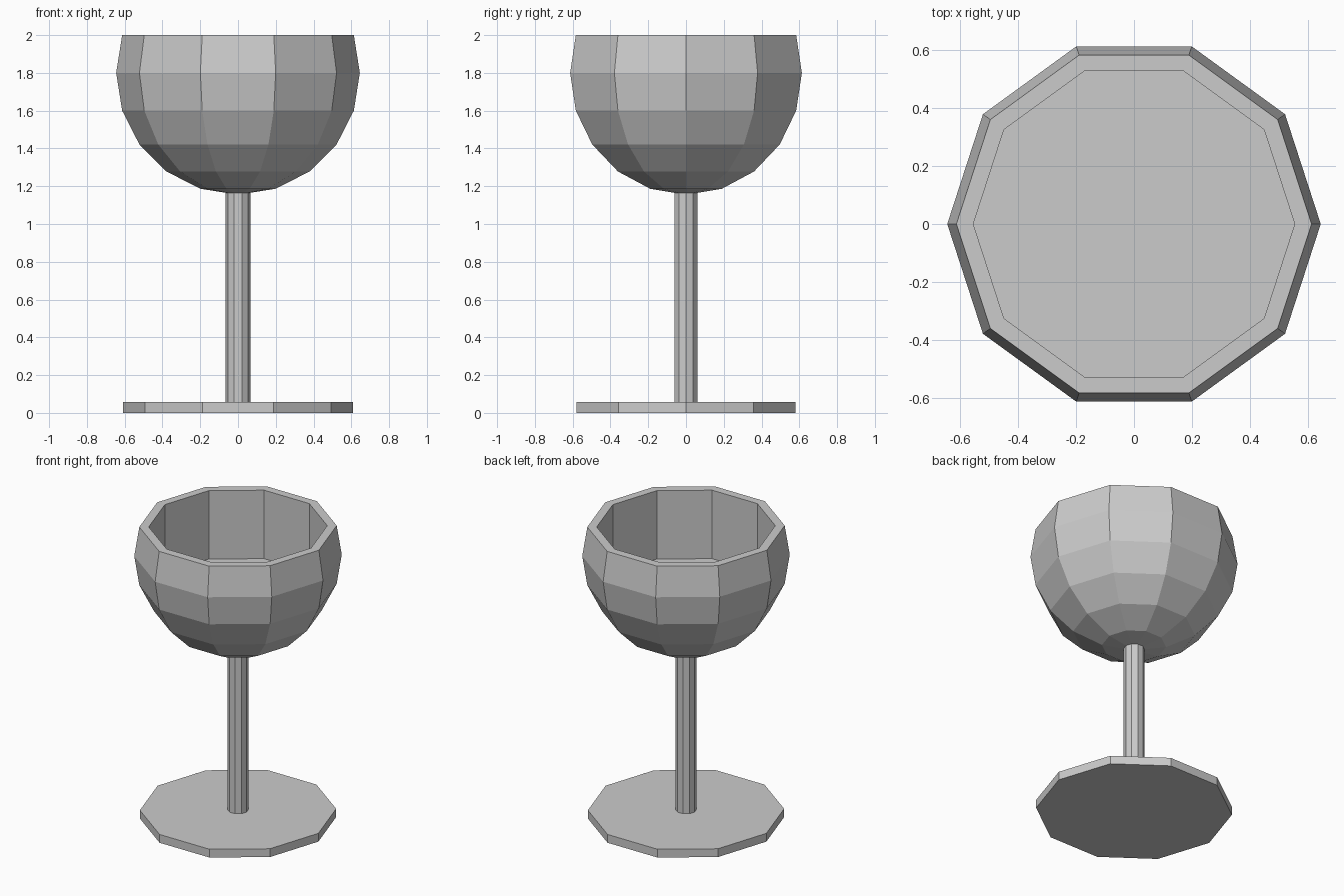
import bpy
import math

if "Cube" in bpy.data.objects:
    bpy.data.objects.remove(bpy.data.objects["Cube"])

SIDES = 10


def lathe(name, profile):
    """Revolve (radius, z) points into a flat-faced 10-sided closed solid."""
    verts, rings, faces = [], [], []
    for r, z in profile:
        n = 1 if r == 0 else SIDES
        rings.append([len(verts) + i for i in range(n)])
        for i in range(n):
            a = 2 * math.pi * i / SIDES
            verts.append((r * math.cos(a), r * math.sin(a), z))
    for lo, hi in zip(rings, rings[1:]):
        for i in range(SIDES):
            j = (i + 1) % SIDES
            if len(lo) == 1:
                faces.append((lo[0], hi[j], hi[i]))
            else:
                faces.append((lo[i], lo[j], hi[j], hi[i]))
    # flat caps
    if len(rings[0]) > 1:
        faces.append(rings[0][::-1])
    faces.append(rings[-1])
    mesh = bpy.data.meshes.new(name)
    mesh.from_pydata(verts, [], faces)
    obj = bpy.data.objects.new(name, mesh)
    bpy.context.collection.objects.link(obj)
    return obj


# Foot disc and stem
lathe("foot", [(0.61, 0), (0.61, 0.057)])
lathe("stem", [(0.065, 0.04), (0.065, 1.175)])

# Bowl: sphere of ten rings cut at the second ring, with a straight-walled flat-floored hollow
R, CZ = 0.645, 1.8
outer = [(0, CZ - R)]
for k in range(-4, 2):
    a = math.radians(18 * k)
    outer.append((R * math.cos(a), CZ + R * math.sin(a)))
lathe("bowl", outer + [(0.555, outer[-1][1]), (0.555, 1.53)])
